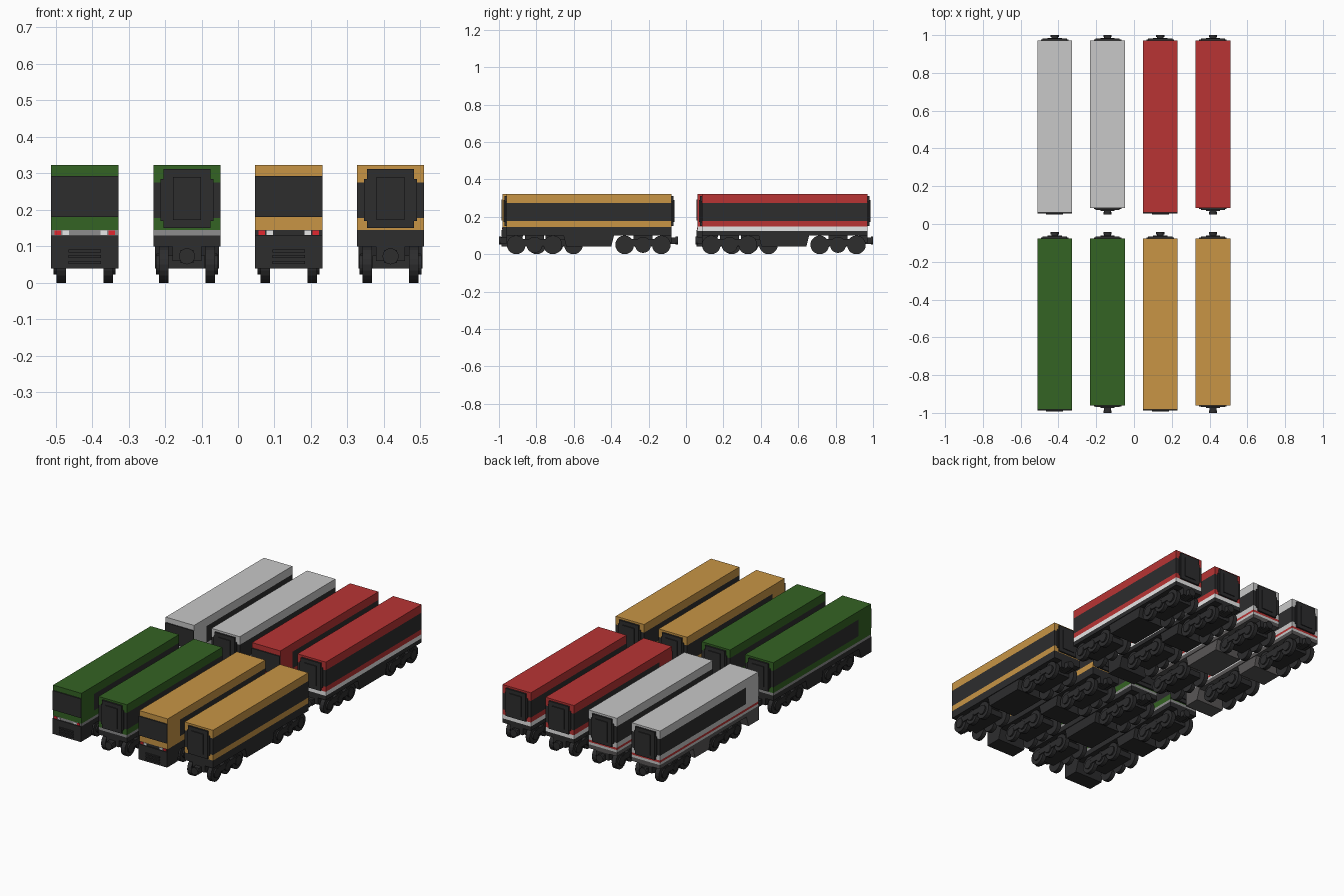
import bpy, bmesh, math
from mathutils import Matrix, Vector

if "Cube" in bpy.data.objects:
    bpy.data.objects.remove(bpy.data.objects["Cube"])


def material(name, rgb):
    m = bpy.data.materials.new(name)
    m.diffuse_color = (*rgb, 1)
    m.use_nodes = True
    m.node_tree.nodes["Principled BSDF"].inputs["Base Color"].default_value = m.diffuse_color
    return m


BLACK = material("black", (0.026, 0.026, 0.027))
GREEN = material("green", (0.034, 0.125, 0.017))
ORANGE = material("orange", (0.58, 0.30, 0.06))
RED = material("red", (0.48, 0.034, 0.034))
LIGHT = material("light grey", (0.58, 0.58, 0.58))
WHITE = material("white", (0.85, 0.85, 0.85))
GREY = material("mid grey", (0.27, 0.27, 0.27))
DARK = material("dark grey", (0.10, 0.095, 0.095))
LAMP = material("lamp red", (0.75, 0.02, 0.03))

W = 0.092  # half width of a car


def finish(name, bm, mat):
    me = bpy.data.meshes.new(name)
    bm.to_mesh(me)
    bm.free()
    me.materials.append(mat)
    ob = bpy.data.objects.new(name, me)
    bpy.context.collection.objects.link(ob)
    return ob


def boxes(name, mat, *spans):
    """One object from boxes given as (x0, x1, y0, y1, z0, z1)."""
    bm = bmesh.new()
    for x0, x1, y0, y1, z0, z1 in spans:
        c = Vector(((x0 + x1) / 2, (y0 + y1) / 2, (z0 + z1) / 2))
        s = Matrix.Diagonal((x1 - x0, y1 - y0, z1 - z0, 1))
        bmesh.ops.create_cube(bm, size=1, matrix=Matrix.Translation(c) @ s)
    return finish(name, bm, mat)


def cylinders(name, mat, axis, *items):
    """Discs given as (x, y, z, radius, depth) along the axis."""
    bm = bmesh.new()
    rot = Matrix.Rotation(math.pi / 2, 4, 'Y' if axis == 'X' else 'X')
    for x, y, z, r, d in items:
        bmesh.ops.create_cone(bm, cap_ends=True, segments=20, radius1=r, radius2=r,
                              depth=d, matrix=Matrix.Translation((x, y, z)) @ rot)
    return finish(name, bm, mat)


def bogie(cx, cy):
    # wheels on both sides, a smaller centre disc, side frames and axles
    discs = []
    for s in (-1, 1):
        for dy, r in ((-0.098, 0.05), (0, 0.043), (0.098, 0.05)):
            discs.append((cx + s * 0.064, cy + dy, 0.05, r, 0.026))
            discs.append((cx + s * 0.079, cy + dy, 0.05, r * 0.55, 0.012))
    cylinders("bogie_wheels", BLACK, 'X', *discs)
    frame = [(cx - 0.05, cx + 0.05, cy - 0.11, cy + 0.11, 0.04, 0.075)]
    for s in (-1, 1):
        x = cx + s * 0.071
        frame.append((x - 0.012, x + 0.012, cy - 0.10, cy + 0.10, 0.045, 0.08))
    frame.append((cx - 0.035, cx + 0.035, cy - 0.05, cy + 0.05, 0.07, 0.105))
    boxes("bogie_frame", BLACK, *frame)


def gangway(cx, y, d):
    # framed end door with handle-side pillars, facing direction d
    def span(a, b):
        return tuple(sorted((y + d * a, y + d * b)))
    boxes("gangway_frame", BLACK,
          (cx - 0.064, cx + 0.064, *span(-0.002, 0.010), 0.150, 0.312),
          (cx - 0.073, cx + 0.073, *span(-0.002, 0.006), 0.170, 0.285))
    boxes("gangway_door", BLACK, (cx - 0.038, cx + 0.038, *span(0.009, 0.015), 0.172, 0.290))
    # coupler: arm with round magnet
    reach = {True: 0.040, False: 0.030}[y < -0.9]
    if -0.1 < y < 0.1:
        reach = 0.034
    a, b = span(-0.05, reach - 0.012)
    boxes("coupler_arm", BLACK, (cx - 0.018, cx + 0.018, a, b, 0.055, 0.09),
          (cx - 0.04, cx + 0.04, *span(-0.05, 0.0), 0.06, 0.10))
    cylinders("coupler_magnet", BLACK, 'Y',
              (cx, y + d * (reach - 0.006), 0.073, 0.022, 0.012))


def car(cx, y0, y1, body, stripes, under, sill, cab, bogies):
    L, R = cx - W, cx + W
    cab_y = y0 + 0.115 if cab else y0
    boxes("roof", body, (L, R, y0, y1, 0.275, 0.323))
    boxes("window_band", BLACK, (L, R, cab_y, y1, 0.178, 0.275))
    low = stripes[0][1] if stripes else 0.145
    boxes("lower_band", body, (L, R, y0, y1, low, 0.178))
    for mat, top, bottom in stripes:
        boxes("side_stripe", mat, (L, R, y0, y1, bottom, top))
        low = bottom
    boxes("sill", sill, (L, R, y0, y1, 0.10, low))
    mid = sum(bogies) / 2
    half = (bogies[1] - bogies[0]) / 2 - 0.155
    # underfloor box between the bogies, tapered at the bottom
    ob = boxes("underfloor_box", under, (L + 0.004, R - 0.004, mid - half, mid + half, 0.04, 0.10))
    for v in ob.data.vertices:
        if v.co.z < 0.05:
            v.co.y += 0.015 if v.co.y < mid else -0.015
    for b in bogies:
        bogie(cx, b)
    gangway(cx, y1, 1)
    if not cab:
        gangway(cx, y0, -1)
        return
    # cab: coloured sides, wide windscreen, skirt with grille, lamps
    boxes("cab_shell", body, (L, R, y0, cab_y, 0.178, 0.275))
    boxes("windscreen", BLACK, (L, R, y0 - 0.006, y0, 0.180, 0.293))
    skirt = boxes("cab_skirt", under, (L, R, y0, cab_y - 0.005, 0.04, 0.10))
    for v in skirt.data.vertices:
        if v.co.z < 0.05 and v.co.y > y0 + 0.05:
            v.co.y -= 0.02
    boxes("skirt_front", BLACK, (L, R, y0 - 0.006, y0, 0.04, 0.13))
    boxes("front_grille", BLACK, *[(cx - 0.045, cx + 0.045, y0 - 0.012, y0 - 0.005, z, z + 0.008)
                                   for z in (0.052, 0.068, 0.084)])
    for s in (-1, 1):
        for off, mat in ((0.074, LAMP), (0.052, WHITE)):
            x = cx + s * off
            boxes("front_lamp", mat, (x - 0.009, x + 0.009, y0 - 0.004, y0, 0.132, 0.144))


# colours, stripes (material, top, bottom), underfloor and sill for each train
XS = (-0.420, -0.140, 0.139, 0.418)
green = (GREEN, [(GREY, 0.145, 0.130)], BLACK, BLACK)
orange = (ORANGE, [], BLACK, BLACK)
white = (LIGHT, [(RED, 0.150, 0.137), (LIGHT, 0.137, 0.123)], DARK, DARK)
red = (RED, [(WHITE, 0.149, 0.125)], BLACK, BLACK)

# front row then back row; each train is a cab car and a middle car
for left, right, dy in ((green, orange, 0.0), (white, red, 1.043)):
    for i, scheme in enumerate((left, left, right, right)):
        cab = i % 2 == 0
        back = 0.971 if dy else -0.077
        front = (0.062 if cab else 0.085) if dy else (-0.981 if cab else -0.960)
        first = -0.70 if cab else -0.81
        car(XS[i], front, back, *scheme, cab, (first + dy, -0.23 + dy))
